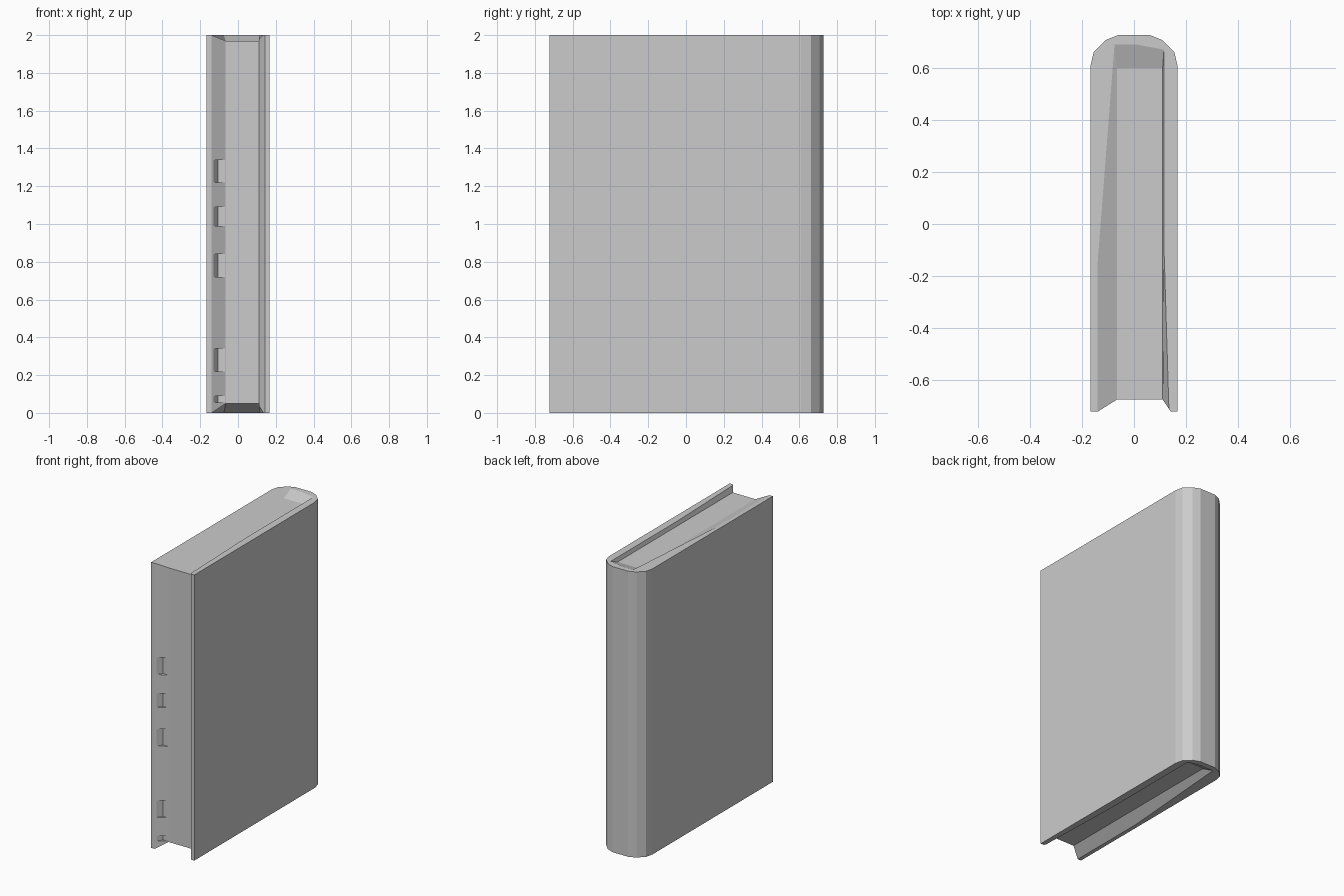
import bpy, bmesh

if "Cube" in bpy.data.objects:
    bpy.data.objects.remove(bpy.data.objects["Cube"])


def loft(name, lower, upper, z0, z1):
    """Closed solid between two matching xy loops."""
    bm = bmesh.new()
    a = [bm.verts.new((x, y, z0)) for x, y in lower]
    b = [bm.verts.new((x, y, z1)) for x, y in upper]
    n = len(a)
    bm.faces.new(a[::-1])
    bm.faces.new(b)
    for i in range(n):
        j = (i + 1) % n
        bm.faces.new((a[i], a[j], b[j], b[i]))
    bmesh.ops.recalc_face_normals(bm, faces=bm.faces)
    mesh = bpy.data.meshes.new(name)
    bm.to_mesh(mesh)
    bm.free()
    obj = bpy.data.objects.new(name, mesh)
    bpy.context.collection.objects.link(obj)
    return obj


def cut(target, cutter):
    cutter.hide_render = True
    mod = target.modifiers.new("cut", 'BOOLEAN')
    mod.operation = 'DIFFERENCE'
    mod.solver = 'EXACT'
    mod.object = cutter
    bpy.context.view_layer.objects.active = target
    bpy.ops.object.modifier_apply(modifier=mod.name)
    bpy.data.objects.remove(cutter, do_unlink=True)


# Covers, rounded spine and the hollow fore-edge in one plan outline
outline = [
    (-0.167, -0.722), (-0.14, -0.722), (-0.065, -0.675), (0.11, -0.675),
    (0.142, -0.722), (0.167, -0.722),
    (0.167, 0.61), (0.155, 0.662), (0.11, 0.707), (0.06, 0.727),
    (-0.06, 0.727), (-0.11, 0.707), (-0.155, 0.662), (-0.167, 0.61),
]
book = loft("book_body", outline, outline, 0, 2)


# Recessed page block at head and tail, sloping up to the covers and spine
def page_recess(name, z_page, z_rim):
    inner = [(-0.065, -0.9), (0.11, -0.9), (0.11, 0.60), (-0.065, 0.60)]
    outer = [(-0.14, -0.9), (0.14, -0.9), (0.115, 0.67), (-0.075, 0.69)]
    # extend the slope a little past the rim for a clean cut
    over = [(2 * ox - ix, 2 * oy - iy) for (ix, iy), (ox, oy) in zip(inner, outer)]
    cut(book, loft(name, inner, over, z_page, 2 * z_rim - z_page))


page_recess("head_recess", 1.97, 2.0)
page_recess("tail_recess", 0.05, 0.0)

# Index notches down the left side of the fore-edge
notch = [(-0.135, -0.76), (-0.132, -0.718), (-0.105, -0.678),
         (-0.07, -0.678), (-0.07, -0.76)]
for z0, z1 in [(0.055, 0.09), (0.22, 0.34), (0.72, 0.84), (0.99, 1.09), (1.22, 1.34)]:
    cut(book, loft("notch_cutter", notch, notch, z0, z1))
